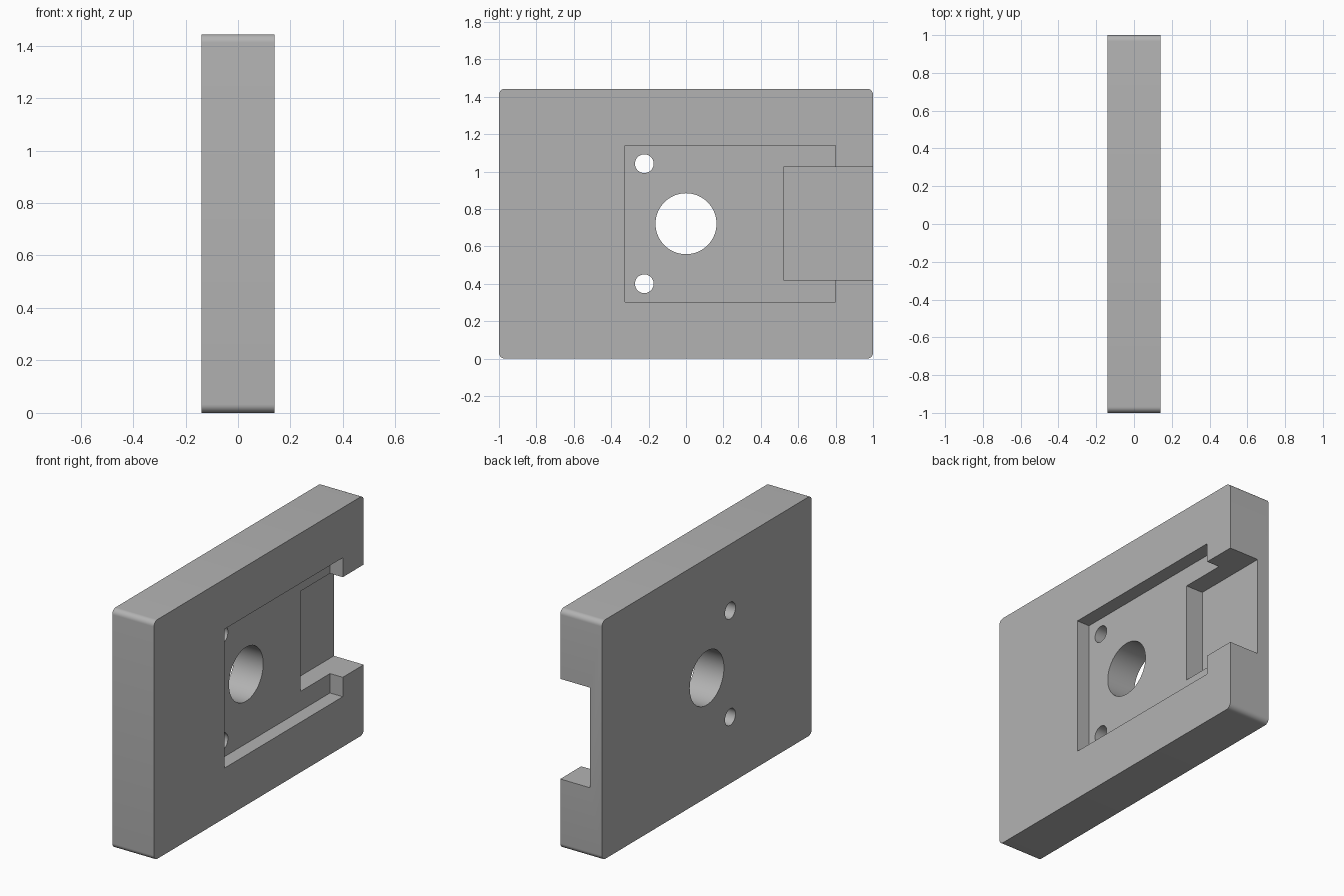
import bpy
import bmesh
from math import pi
from mathutils import Matrix, Vector

if "Cube" in bpy.data.objects:
    bpy.data.objects.remove(bpy.data.objects["Cube"])

HALF_T, HEIGHT = 0.139, 1.443
MID = HEIGHT / 2

grey = bpy.data.materials.new("plain grey")
grey.use_nodes = True
colour = (0.45, 0.45, 0.45, 1)
grey.diffuse_color = colour
grey.node_tree.nodes["Principled BSDF"].inputs["Base Color"].default_value = colour


def add_object(name, bm):
    mesh = bpy.data.meshes.new(name)
    bm.to_mesh(mesh)
    bm.free()
    mesh.materials.append(grey)
    obj = bpy.data.objects.new(name, mesh)
    bpy.context.collection.objects.link(obj)
    return obj


def box(name, low, high, corner=0):
    """Box between two corners; the edges along x can be rounded."""
    low, high = Vector(low), Vector(high)
    bm = bmesh.new()
    bmesh.ops.create_cube(bm, size=1, matrix=Matrix.Translation((low + high) / 2)
                          @ Matrix.Diagonal((high - low).to_4d()))
    if corner:
        edges = [e for e in bm.edges
                 if abs(e.verts[0].co.x - e.verts[1].co.x) > HALF_T]
        bmesh.ops.bevel(bm, geom=edges, offset=corner, segments=8,
                        profile=0.5, affect='EDGES')
    return add_object(name, bm)


def bore(name, y, z, radius):
    """Cylinder through the plate along x."""
    bm = bmesh.new()
    bmesh.ops.create_cone(bm, cap_ends=True, segments=64, radius1=radius,
                          radius2=radius, depth=1,
                          matrix=Matrix.Translation((0, y, z))
                          @ Matrix.Rotation(pi / 2, 4, 'Y'))
    return add_object(name, bm)


# Plate with rounded corners
plate = box("mounting_plate", (-HALF_T, -1, 0), (HALF_T, 1, HEIGHT), 0.032)

# Shallow pocket, deep slot open at the rear edge, centre bore, two screw holes
cutters = [
    box("shallow_pocket_cutter", (0.054, -0.325, MID - 0.419), (0.3, 0.8, MID + 0.419)),
    box("rear_slot_cutter", (-0.06, 0.52, MID - 0.302), (0.3, 1.2, MID + 0.302)),
    bore("centre_bore_cutter", 0, MID, 0.163),
]
for side in (-1, 1):
    cutters.append(bore("screw_hole_cutter", -0.223, MID + side * 0.321, 0.05))

bpy.context.view_layer.objects.active = plate
plate.select_set(True)
for cutter in cutters:
    mod = plate.modifiers.new(cutter.name, 'BOOLEAN')
    mod.operation = 'DIFFERENCE'
    mod.solver = 'EXACT'
    mod.object = cutter
    bpy.ops.object.modifier_apply(modifier=mod.name)
    bpy.data.objects.remove(cutter)

bpy.ops.object.shade_smooth_by_angle(angle=pi / 6)
